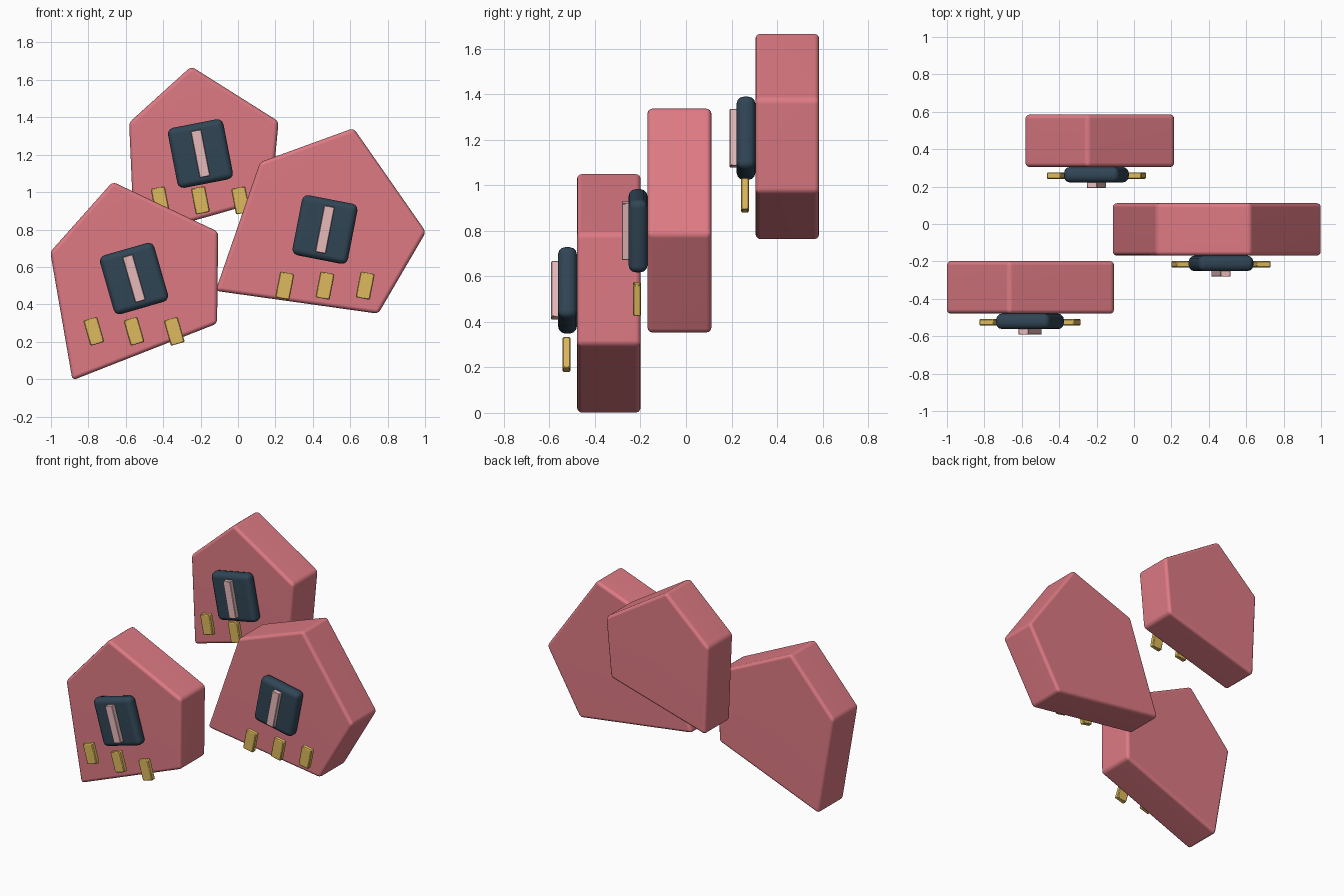
import bpy
import bmesh
from math import radians
from mathutils import Matrix

default = bpy.data.objects.get("Cube")
if default:
    bpy.data.objects.remove(default, do_unlink=True)


def material(name, rgb):
    m = bpy.data.materials.new(name)
    m.use_nodes = True
    m.diffuse_color = (*rgb, 1)
    m.node_tree.nodes["Principled BSDF"].inputs["Base Color"].default_value = (*rgb, 1)
    return m


rose = material("rose", (0.73, 0.195, 0.23))
slate = material("dark slate", (0.03, 0.06, 0.09))
gold = material("gold", (0.73, 0.49, 0.11))
blush = material("pale pink", (0.80, 0.49, 0.50))


def finish(bm, name, mat, bevel, segments):
    """Round all edges, make the object and shade it."""
    bmesh.ops.recalc_face_normals(bm, faces=bm.faces[:])
    bmesh.ops.bevel(bm, geom=bm.edges[:], offset=bevel, segments=segments,
                    profile=0.5, affect='EDGES', clamp_overlap=True)
    mesh = bpy.data.meshes.new(name)
    bm.to_mesh(mesh)
    bm.free()
    mesh.materials.append(mat)
    ob = bpy.data.objects.new(name, mesh)
    bpy.context.collection.objects.link(ob)
    bpy.ops.object.select_all(action='DESELECT')
    ob.select_set(True)
    bpy.context.view_layer.objects.active = ob
    bpy.ops.object.shade_smooth_by_angle(angle=radians(40))
    ob.modifiers.new("Weighted Normal", 'WEIGHTED_NORMAL').keep_sharp = True
    return ob


def slab(name, outline, front, depth):
    """Extrude a front outline of (x, z) points backwards."""
    bm = bmesh.new()
    face = bm.faces.new([bm.verts.new((x, front, z)) for x, z in outline])
    ext = bmesh.ops.extrude_face_region(bm, geom=[face])
    moved = [v for v in ext["geom"] if isinstance(v, bmesh.types.BMVert)]
    bmesh.ops.translate(bm, verts=moved, vec=(0, depth, 0))
    return finish(bm, name, rose, 0.022, 3)


def block(name, mat, size, loc, tilt, bevel, segments):
    """Rounded box, tilted in the front plane."""
    bm = bmesh.new()
    bmesh.ops.create_cube(bm, size=1, matrix=Matrix.Diagonal((*size, 1)))
    ob = finish(bm, name, mat, bevel, segments)
    ob.location = loc
    ob.rotation_euler.y = -radians(tilt)
    return ob


# Each unit: name, outline, front plane, knob centre (x, z), pin height, tilt
units = [
    ("left_unit", [(-0.885, -0.006), (-0.112, 0.297), (-0.106, 0.788),
                   (-0.67, 1.055), (-1.004, 0.68)],
     -0.479, (-0.556, 0.538), 0.256, 16),
    ("right_unit", [(-0.12, 0.472), (0.118, 1.16), (0.618, 1.342),
                    (1.005, 0.787), (0.75, 0.35)],
     -0.169, (0.465, 0.80), 0.50, -11),
    ("rear_unit", [(-0.555, 0.757), (0.178, 0.965), (0.217, 1.378),
                   (-0.25, 1.672), (-0.582, 1.372)],
     0.305, (-0.201, 1.206), 0.956, 11),
]

for name, outline, front, (kx, kz), pin_z, tilt in units:
    slab(name + "_body", outline, front, 0.28)
    # Dial with its raised pointer bar
    block(name + "_dial", slate, (0.302, 0.083, 0.327),
          (kx, front - 0.0415, kz), tilt, 0.033, 3)
    block(name + "_pointer", blush, (0.056, 0.06, 0.252),
          (kx, front - 0.083, kz), tilt, 0.003, 1)
    # Row of three pins under the dial
    for i, side in enumerate(("right", "middle", "left")):
        block(f"{name}_{side}_pin", gold, (0.077, 0.035, 0.14),
              (kx + (i - 1) * 0.215, front - 0.046, pin_z), tilt, 0.005, 1)
